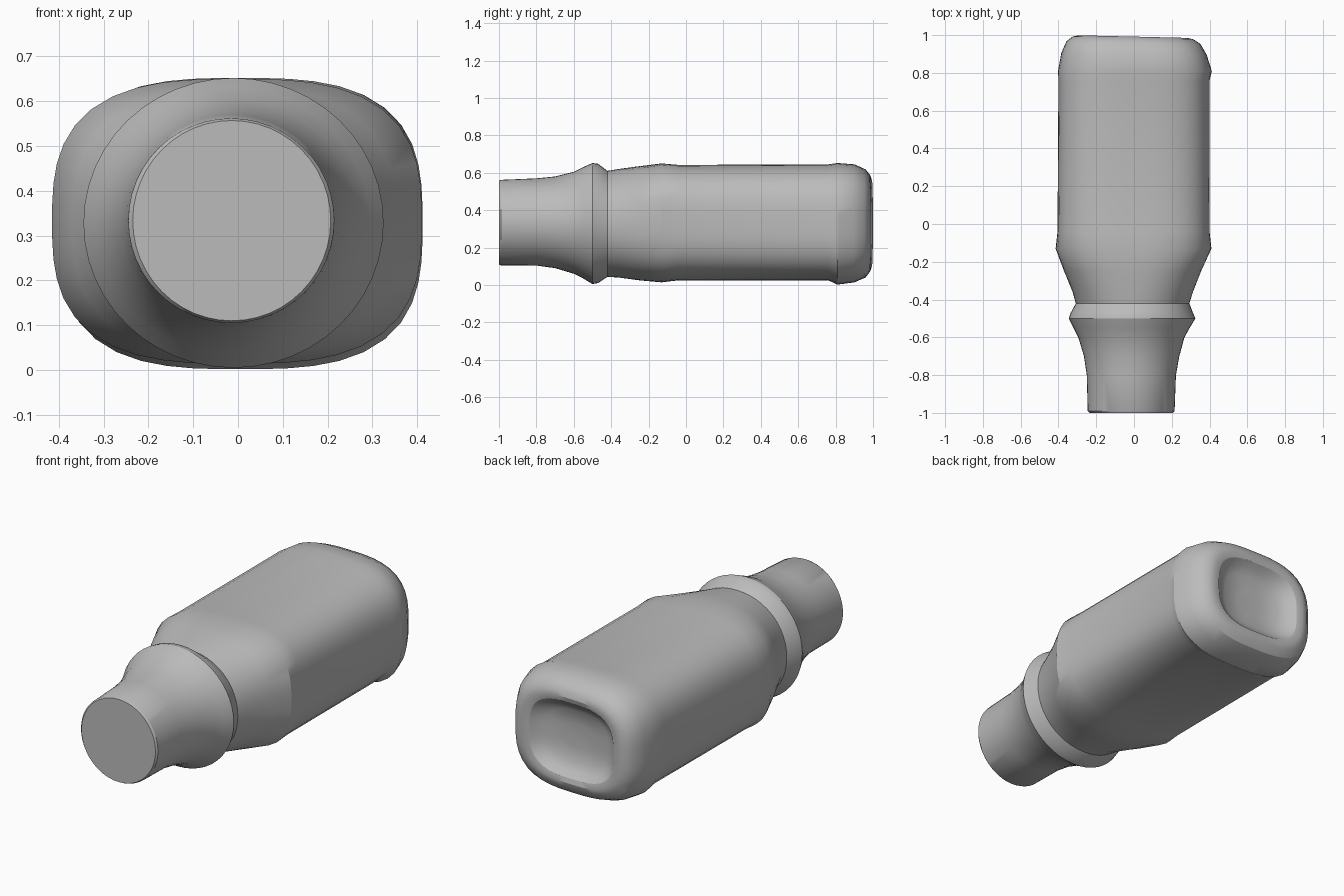
import bpy, bmesh, math

if "Cube" in bpy.data.objects:
    bpy.data.objects.remove(bpy.data.objects["Cube"])

SIDES = 48

# profile along y: y, left x, right x, bottom z, top z, squareness (2 = ellipse)
PROFILE = [
    # neck
    (-1.00, -0.235, 0.207, 0.110, 0.557, 2),
    (-0.99, -0.245, 0.215, 0.105, 0.562, 2),
    (-0.80, -0.250, 0.222, 0.104, 0.570, 2),
    (-0.70, -0.265, 0.240, 0.090, 0.580, 2),
    (-0.60, -0.295, 0.267, 0.060, 0.605, 2),
    # collar
    (-0.55, -0.320, 0.295, 0.035, 0.630, 2),
    (-0.50, -0.345, 0.325, 0.005, 0.652, 2),
    (-0.47, -0.335, 0.312, 0.010, 0.648, 2),
    (-0.42, -0.308, 0.293, 0.043, 0.610, 2.1),
    # shoulder
    (-0.36, -0.325, 0.312, 0.040, 0.620, 2.2),
    (-0.25, -0.370, 0.355, 0.025, 0.635, 2.5),
    (-0.13, -0.415, 0.410, 0.014, 0.650, 2.9),
    # body
    (-0.04, -0.405, 0.400, 0.025, 0.642, 3.1),
    (0.76, -0.400, 0.400, 0.025, 0.645, 3.1),
    # base band
    (0.81, -0.402, 0.412, 0.002, 0.652, 3),
    (0.90, -0.385, 0.385, 0.014, 0.645, 3),
    (0.96, -0.358, 0.352, 0.040, 0.618, 3),
    (0.985, -0.325, 0.315, 0.075, 0.585, 3),
]
# concave base: y, scale of the last section
RECESS = [(0.992, 0.90), (0.985, 0.80), (0.955, 0.70), (0.93, 0.55), (0.92, 0.25)]


def section(bm, y, x0, x1, z0, z1, n):
    """One superellipse ring; the base end leans slightly."""
    ring = []
    for i in range(SIDES):
        a = 2 * math.pi * i / SIDES
        c, s = math.cos(a), math.sin(a)
        r = (abs(c) ** n + abs(s) ** n) ** (-1 / n)
        x = (x0 + x1) / 2 + (x1 - x0) / 2 * r * c
        z = (z0 + z1) / 2 + (z1 - z0) / 2 * r * s
        lean = -0.025 * x * max(0, (y - 0.8) / 0.2)
        ring.append(bm.verts.new((x, y + lean, z)))
    return ring


bm = bmesh.new()
rings = [section(bm, *row) for row in PROFILE]
_, x0, x1, z0, z1, n = PROFILE[-1]
cx, cz, hx, hz = (x0 + x1) / 2, (z0 + z1) / 2, (x1 - x0) / 2, (z1 - z0) / 2
for y, k in RECESS:
    rings.append(section(bm, y, cx - hx * k, cx + hx * k, cz - hz * k, cz + hz * k, n))
for a, b in zip(rings, rings[1:]):
    for i in range(SIDES):
        j = (i + 1) % SIDES
        bm.faces.new((a[i], a[j], b[j], b[i]))
bm.faces.new(rings[0])
bm.faces.new(rings[-1])
bmesh.ops.recalc_face_normals(bm, faces=bm.faces)

mesh = bpy.data.meshes.new("bottle")
bm.to_mesh(mesh)
bm.free()
bottle = bpy.data.objects.new("bottle", mesh)
bpy.context.collection.objects.link(bottle)

grey = bpy.data.materials.new("plain grey")
grey.diffuse_color = (0.5, 0.5, 0.5, 1)
grey.use_nodes = True
grey.node_tree.nodes["Principled BSDF"].inputs["Base Color"].default_value = grey.diffuse_color
mesh.materials.append(grey)

bpy.context.view_layer.objects.active = bottle
bottle.select_set(True)
bpy.ops.object.shade_smooth_by_angle(angle=math.radians(30))
